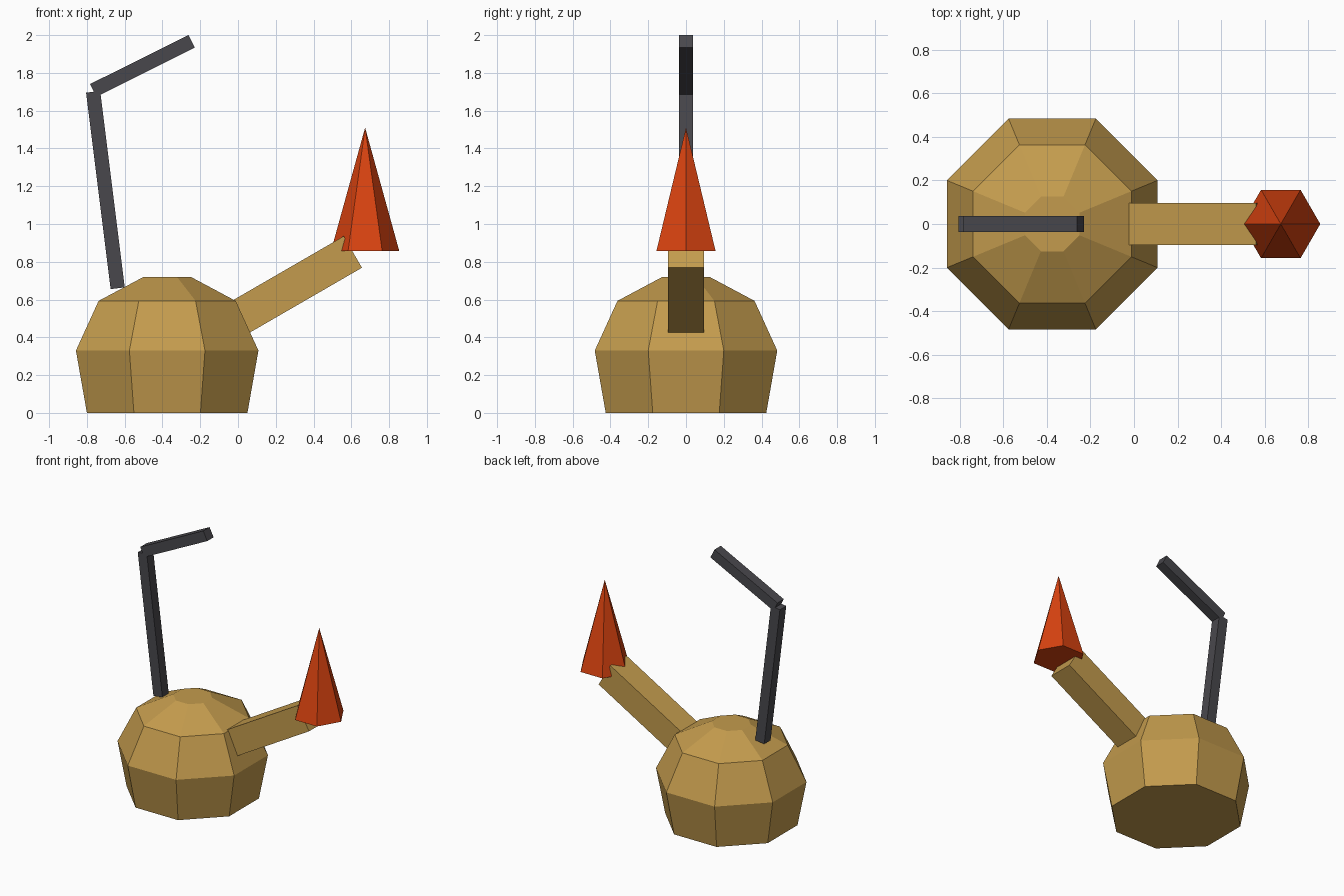
import bpy
import bmesh
import math
from mathutils import Vector

if "Cube" in bpy.data.objects:
    bpy.data.objects.remove(bpy.data.objects["Cube"])


def make_material(name, color):
    mat = bpy.data.materials.new(name)
    mat.use_nodes = True
    rgba = (*color, 1)
    mat.diffuse_color = rgba
    mat.node_tree.nodes["Principled BSDF"].inputs["Base Color"].default_value = rgba
    return mat


gold = make_material("gold", (0.55, 0.33, 0.075))
orange_red = make_material("orange red", (0.69, 0.055, 0.005))
charcoal = make_material("charcoal", (0.066, 0.064, 0.073))


def finish(name, bm, mat):
    bmesh.ops.recalc_face_normals(bm, faces=bm.faces)
    mesh = bpy.data.meshes.new(name)
    bm.to_mesh(mesh)
    bm.free()
    mesh.materials.append(mat)
    obj = bpy.data.objects.new(name, mesh)
    bpy.context.collection.objects.link(obj)
    return obj


def stacked_prism(name, center_x, sides, turn, profile, mat):
    """Flat-faced solid from (radius, height) rings; radius 0 gives a tip."""
    bm = bmesh.new()
    rings = []
    for radius, z in profile:
        if radius == 0:
            rings.append([bm.verts.new((center_x, 0, z))] * sides)
            continue
        angles = [turn + math.tau * i / sides for i in range(sides)]
        rings.append([bm.verts.new((center_x + radius * math.cos(a),
                                    radius * math.sin(a), z)) for a in angles])
    for low, high in zip(rings, rings[1:]):
        for i in range(sides):
            j = (i + 1) % sides
            corners = dict.fromkeys((low[i], low[j], high[j], high[i]))
            bm.faces.new(list(corners))
    for (radius, _), ring in ((profile[0], rings[0]), (profile[-1], rings[-1])):
        if radius > 0:
            bm.faces.new(ring)
    return finish(name, bm, mat)


def bar(name, start, end, width, mat):
    """Square bar between two (x, z) points in the middle plane."""
    a, b = Vector((start[0], 0, start[1])), Vector((end[0], 0, end[1]))
    bm = bmesh.new()
    bmesh.ops.create_cube(bm, size=1)
    bmesh.ops.scale(bm, vec=(width, width, (b - a).length), verts=bm.verts)
    obj = finish(name, bm, mat)
    obj.location = (a + b) / 2
    obj.rotation_euler.y = math.atan2(b.x - a.x, b.z - a.z)
    return obj


# Eight-sided pot; the profile holds distances to the flats
flat_to_corner = 1 / math.cos(math.pi / 8)
pot_profile = [(0.425, 0), (0.483, 0.33), (0.363, 0.593), (0.125, 0.72)]
stacked_prism("pot_body", -0.375, 8, math.pi / 8,
              [(r * flat_to_corner, z) for r, z in pot_profile], gold)

# Spout and the cone at its mouth
bar("spout", (-0.07, 0.46), (0.608, 0.852), 0.193, gold)
stacked_prism("spout_cone", 0.673, 6, 0, [(0.181, 0.856), (0, 1.51)], orange_red)

# Bent handle
bar("handle_upright", (-0.637, 0.66), (-0.767, 1.7), 0.075, charcoal)
bar("handle_grip", (-0.767, 1.707), (-0.245, 1.967), 0.075, charcoal)
